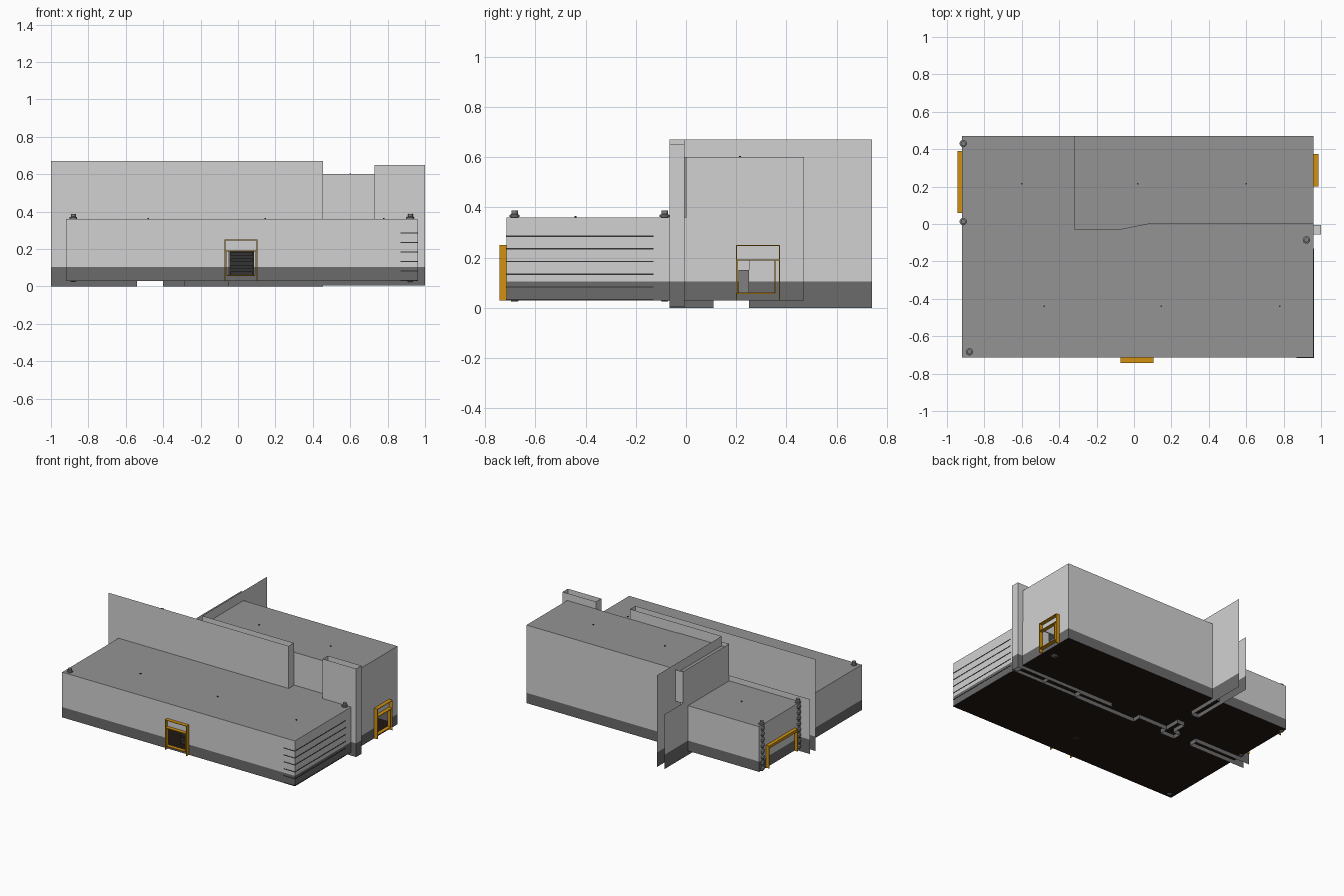
import bpy, bmesh, math
from mathutils import Vector

if "Cube" in bpy.data.objects:
    bpy.data.objects.remove(bpy.data.objects["Cube"])


def mat(name, srgb):
    m = bpy.data.materials.new(name)
    m.diffuse_color = [((c + 0.055) / 1.055) ** 2.4 if c > 0.04 else c / 12.92 for c in srgb] + [1]
    m.use_nodes = True
    m.node_tree.nodes["Principled BSDF"].inputs["Base Color"].default_value = m.diffuse_color
    return m


WALL = mat("light_grey_wall", (0.82, 0.82, 0.82))
BASE = mat("dark_grey_base", (0.42, 0.42, 0.42))
ROOF = mat("mid_grey_roof", (0.58, 0.58, 0.58))
FLOOR = mat("brown_black_floor", (0.13, 0.09, 0.075))
GOLD = mat("amber_frame", (0.82, 0.57, 0.06))
DARK = mat("charcoal_detail", (0.2, 0.2, 0.2))
PIPE = mat("pipe_grey", (0.5, 0.5, 0.5))
BAND = 0.105  # top of the dark base stripe


def finish(name, bm, *mats):
    me = bpy.data.meshes.new(name)
    bm.to_mesh(me)
    bm.free()
    for m in mats:
        me.materials.append(m)
    ob = bpy.data.objects.new(name, me)
    bpy.context.collection.objects.link(ob)
    return ob


def sheets(name, pts, z0, z1, holes=()):
    """Thin vertical wall along a path; holes = (segment, s0, s1, z0, z1)."""
    bm = bmesh.new()
    for i, (p, q) in enumerate(zip(pts, pts[1:])):
        p, q = Vector(p), Vector(q)
        length = (q - p).length
        hs = [h[1:] for h in holes if h[0] == i]
        ss = sorted({0, length, *[v for h in hs for v in h[:2]]})
        zs = sorted({z0, z1, *[v for h in hs for v in h[2:]]} | ({BAND} if z0 < BAND < z1 else set()))
        for a, b in zip(ss, ss[1:]):
            for c, d in zip(zs, zs[1:]):
                s, z = (a + b) / 2, (c + d) / 2
                if any(h[0] < s < h[1] and h[2] < z < h[3] for h in hs):
                    continue
                u, v = p.lerp(q, a / length), p.lerp(q, b / length)
                f = bm.faces.new([bm.verts.new((w.x, w.y, k)) for w, k in ((u, c), (v, c), (v, d), (u, d))])
                f.material_index = int(z < BAND)
    bmesh.ops.remove_doubles(bm, verts=bm.verts, dist=1e-4)
    return finish(name, bm, WALL, BASE)


def slab(name, pts, z, m, down=False):
    bm = bmesh.new()
    f = bm.faces.new([bm.verts.new((x, y, z)) for x, y in pts])
    f.normal_update()
    if (f.normal.z > 0) == down:
        f.normal_flip()
    return finish(name, bm, m)


def boxes(name, m, *ranges):
    bm = bmesh.new()
    for x0, x1, y0, y1, z0, z1 in ranges:
        vs = bmesh.ops.create_cube(bm, size=1)["verts"]
        for v in vs:
            v.co = ((x0 + x1) / 2 + v.co.x * (x1 - x0), (y0 + y1) / 2 + v.co.y * (y1 - y0),
                    (z0 + z1) / 2 + v.co.z * (z1 - z0))
    return finish(name, bm, m)


# Building shell: outer walls with two doorways, floor and roofs
L, R, F, B = -0.92, 0.96, -0.715, 0.47
LOW, HIGH, GROUND = 0.36, 0.60, 0.03
outline = [(L, F), (R, F), (R, B), (L, B), (L, F)]
sheets("outer_walls", outline, GROUND, LOW,
       [(0, -0.061 - L, 0.09 - L, 0.06, 0.19), (1, 0.205 - F, 0.352 - F, 0.06, 0.19)])
slab("floor", outline[:4], GROUND, FLOOR, down=True)
tall = [(-0.32, -0.03), (-0.07, -0.03), (0.08, 0), (R, 0), (R, B), (-0.32, B)]
sheets("tall_block_walls", tall + tall[:1], LOW, HIGH)
slab("tall_block_roof", tall, HIGH, ROOF)
slab("low_roof", [(L, F), (R, F), (R, 0), (0.08, 0), (-0.07, -0.03), (-0.32, -0.03), (-0.32, B), (L, B)],
     LOW, ROOF)

# Partition walls: pairs of thin sheets passing through the shell, with door gaps
YF, YB, XL, XR = -0.065, -0.005, -0.345, -0.285
sheets("front_partition", [(-1, YF), (0.455, YF), (0.455, YB), (XR, YB), (XR, 0.74)], 0, 0.67,
       [(0, 0.46, 0.6, 0, 0.25), (0, 0.715, 0.95, 0, 0.25), (2, 0.27, 0.505, 0, 0.25),
        (3, 0.115, 0.255, 0, 0.25)])
sheets("left_room_partition", [(XL, 0.74), (XL, YB), (-1, YB)], 0, 0.40,
       [(0, 0.49, 0.63, 0, 0.25), (1, 0.055, 0.195, 0, 0.25)])
sheets("raised_partition", [(XR, 0.53), (XL, 0.53), (XL, YB), (XR, YB)], 0.40, 0.63)
sheets("right_partition", [(0.73, YB), (0.73, YF), (1, YF), (1, YB), (0.73, YB)], 0.005, 0.65)
sheets("window_sill_front", [(0.455, YF), (0.73, YF)], 0.005, 0.3)
sheets("window_sill_back", [(0.73, YB), (0.455, YB)], 0.005, 0.3)
slab("partition_end_sill", [(0.96, YF + 0.01), (1, YF + 0.01), (1, YB), (0.96, YB)], 0.006, WALL)
sheets("door_jambs_left", [(-0.54, YF), (-0.54, YB)], 0, 0.25)
sheets("door_jambs_corner", [(-0.4, YB), (-0.4, YF)], 0, 0.25)
sheets("door_jambs_mid", [(XR, YF), (XR, YB)], 0, 0.25)
sheets("door_jambs_right", [(-0.05, YB), (-0.05, YF)], 0, 0.25)
for y in (0.11, 0.25):
    sheets("side_door_jamb", [(XL, y), (XR, y)], 0, 0.25)


# Amber door frames: shallow collars of thin bars standing off the wall
def collar(a0, a1, i0, i1, place):
    t = 0.004
    return [place(a0, a0 + t, 0.03, 0.25), place(a1 - t, a1, 0.03, 0.25), place(a0, a1, 0.246, 0.25),
            place(i0 - t, i0, 0.06, 0.19), place(i1, i1 + t, 0.06, 0.19),
            place(a0, a1, 0.188, 0.193), place(i0, i1, 0.056, 0.061)]


boxes("front_door_frame", GOLD, *collar(-0.072, 0.104, -0.061, 0.09,
      lambda a, b, c, d: (a, b, F - 0.027, F, c, d)))
boxes("right_door_frame", GOLD, *collar(0.2, 0.375, 0.205, 0.352,
      lambda a, b, c, d: (R, R + 0.027, a, b, c, d)))
boxes("left_gate_frame", GOLD, (L - 0.025, L, 0.06, 0.39, 0.175, 0.195),
      (L - 0.025, L, 0.06, 0.064, 0.03, 0.18), (L - 0.025, L, 0.386, 0.39, 0.03, 0.18))

# Slatted cabinet behind the front door, small cabinet by the right door
boxes("front_cabinet", DARK, (-0.045, 0.085, -0.6, -0.5, 0.03, 0.2),
      *[(-0.04, 0.08, -0.612, -0.6, z, z + 0.02) for z in (0.06, 0.095, 0.13, 0.165)])
boxes("right_cabinet", PIPE, (0.84, 0.9, 0.21, 0.25, 0.03, 0.15))

# Narrow dark slits wrapping the front right corner
slits = []
for k in range(6):
    z = 0.285 - k * 0.0505
    slits += [(R - 0.001, R + 0.002, F, -0.13, z - 0.002, z + 0.003),
              (0.87, R + 0.002, F - 0.002, F, z - 0.002, z + 0.003)]
boxes("corner_slits", DARK, *slits)


# Beaded standpipes with caps above the roof
def standpipe(x, y):
    bm = bmesh.new()
    prof = [(0.0, 0.025), (0.012, 0.025)]
    for k in range(8):
        z = 0.03 + k * 0.042
        prof += [(0.02, z + 0.004), (0.02, z + 0.018), (0.012, z + 0.024), (0.012, z + 0.036)]
    prof += [(0.02, 0.362), (0.02, 0.37), (0.013, 0.373), (0.013, 0.387), (0, 0.387)]
    vs = [bm.verts.new((x + r, y, z)) for r, z in prof]
    es = [bm.edges.new(e) for e in zip(vs, vs[1:])]
    bmesh.ops.spin(bm, geom=vs + es, cent=(x, y, 0), axis=(0, 0, 1), angle=math.tau, steps=12)
    bmesh.ops.remove_doubles(bm, verts=bm.verts, dist=1e-4)
    bmesh.ops.recalc_face_normals(bm, faces=bm.faces)
    finish("standpipe", bm, PIPE)


for x, y in ((-0.913, 0.43), (-0.913, 0.013), (-0.88, -0.683), (0.922, -0.085)):
    standpipe(x, y)

# Small roof studs
s = 0.004
boxes("roof_studs", DARK, *[(x - s, x + s, y - s, y + s, z, z + 0.005) for x, y, z in (
    (-0.48, -0.44, LOW), (0.145, -0.44, LOW), (0.78, -0.44, LOW),
    (0.02, 0.215, HIGH), (0.6, 0.215, HIGH), (-0.6, 0.215, LOW))])
